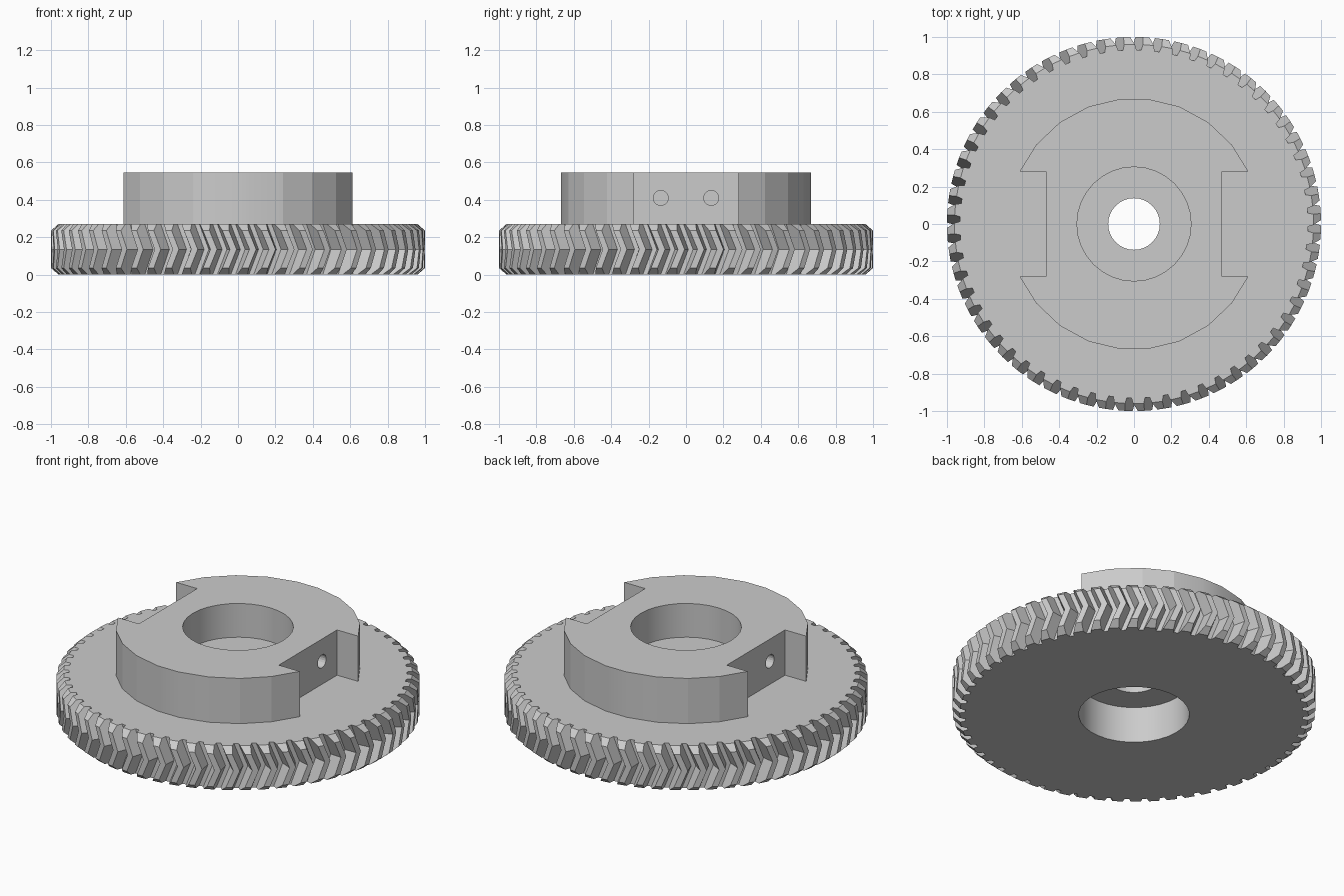
import bpy, bmesh
from math import cos, sin, pi, radians

cube = bpy.data.objects.get("Cube")
if cube:
    bpy.data.objects.remove(cube, do_unlink=True)

TEETH = 60
HEIGHT, HUB_TOP = 0.27, 0.545
ROOT, TIP, CHAMFERED = 0.93, 1.0, 0.96
PITCH = 2 * pi / TEETH

steel = bpy.data.materials.new("plain grey")
steel.use_nodes = True
grey = (0.6, 0.6, 0.6, 1)
steel.diffuse_color = grey
steel.node_tree.nodes["Principled BSDF"].inputs["Base Color"].default_value = grey


def polar(r, a):
    return r * cos(a), r * sin(a)


def stack(name, layers):
    """Solid skinned through matching outlines, each given as (z, points)."""
    bm = bmesh.new()
    rings = [[bm.verts.new((x, y, z)) for x, y in pts] for z, pts in layers]
    for low, high in zip(rings, rings[1:]):
        for i in range(len(low)):
            j = (i + 1) % len(low)
            bm.faces.new((low[i], low[j], high[j], high[i]))
    bm.faces.new(rings[0][::-1])
    bm.faces.new(rings[-1])
    mesh = bpy.data.meshes.new(name)
    bm.to_mesh(mesh)
    bm.free()
    mesh.materials.append(steel)
    obj = bpy.data.objects.new(name, mesh)
    bpy.context.collection.objects.link(obj)
    return obj


def cylinder(name, r, z0, z1, sides=32):
    ring = [polar(r, 2 * pi * i / sides) for i in range(sides)]
    return stack(name, [(z0, ring), (z1, ring)])


def combine(target, tool, operation):
    """Apply a boolean and discard the tool."""
    mod = target.modifiers.new(operation.lower(), 'BOOLEAN')
    mod.operation, mod.object, mod.solver = operation, tool, 'EXACT'
    bpy.ops.object.select_all(action='DESELECT')
    bpy.context.view_layer.objects.active = target
    target.select_set(True)
    bpy.ops.object.modifier_apply(modifier=mod.name)
    bpy.data.objects.remove(tool, do_unlink=True)


# Herringbone gear: trapezoid teeth twist one way to mid height, then back
def gear_outline(z):
    mid = HEIGHT / 2
    twist = 0.055 * (1 - abs(z - mid) / mid)
    edge = min(z, HEIGHT - z)
    tip = TIP if edge > 0.03 else CHAMFERED
    root_half = PITCH * 0.37
    tip_half = root_half - PITCH * 0.2 * (tip - ROOT) / (TIP - ROOT)
    points = []
    for i in range(TEETH):
        a = i * PITCH + radians(1.4) + twist
        points += [polar(ROOT, a - root_half), polar(tip, a - tip_half),
                   polar(tip, a + tip_half), polar(ROOT, a + root_half)]
    return points


levels = [0, 0.035, HEIGHT / 2, HEIGHT - 0.035, HEIGHT]
gear = stack("herringbone_gear_with_hub", [(z, gear_outline(z)) for z in levels])

# Hub: faceted round block with a square notch on each side
quarter = [(0.47, 0.28)] + [polar(0.673, radians(a)) for a in (24.6, 39, 54, 69, 84)]
upper = quarter + [(-x, y) for x, y in reversed(quarter)]
outline = upper + [(-x, -y) for x, y in upper]
hub = stack("hub", [(0.24, outline), (HUB_TOP, outline)])
combine(gear, hub, 'UNION')

# Bore: wide recesses above and below a thin web with a smaller hole
combine(gear, cylinder("lower_recess", 0.305, -0.1, 0.22), 'DIFFERENCE')
combine(gear, cylinder("upper_recess", 0.305, 0.34, 0.7), 'DIFFERENCE')
combine(gear, cylinder("shaft_hole", 0.138, -0.1, 0.7), 'DIFFERENCE')

# Blind screw holes in both notch walls
for side in (-1, 1):
    for y in (-0.135, 0.135):
        screw = cylinder("screw_hole", 0.04, -0.15, 0.15, 20)
        screw.rotation_euler.y = pi / 2
        screw.location = (side * 0.47, y, 0.41)
        bpy.context.view_layer.update()
        combine(gear, screw, 'DIFFERENCE')

bpy.ops.object.shade_smooth_by_angle(angle=radians(14))
